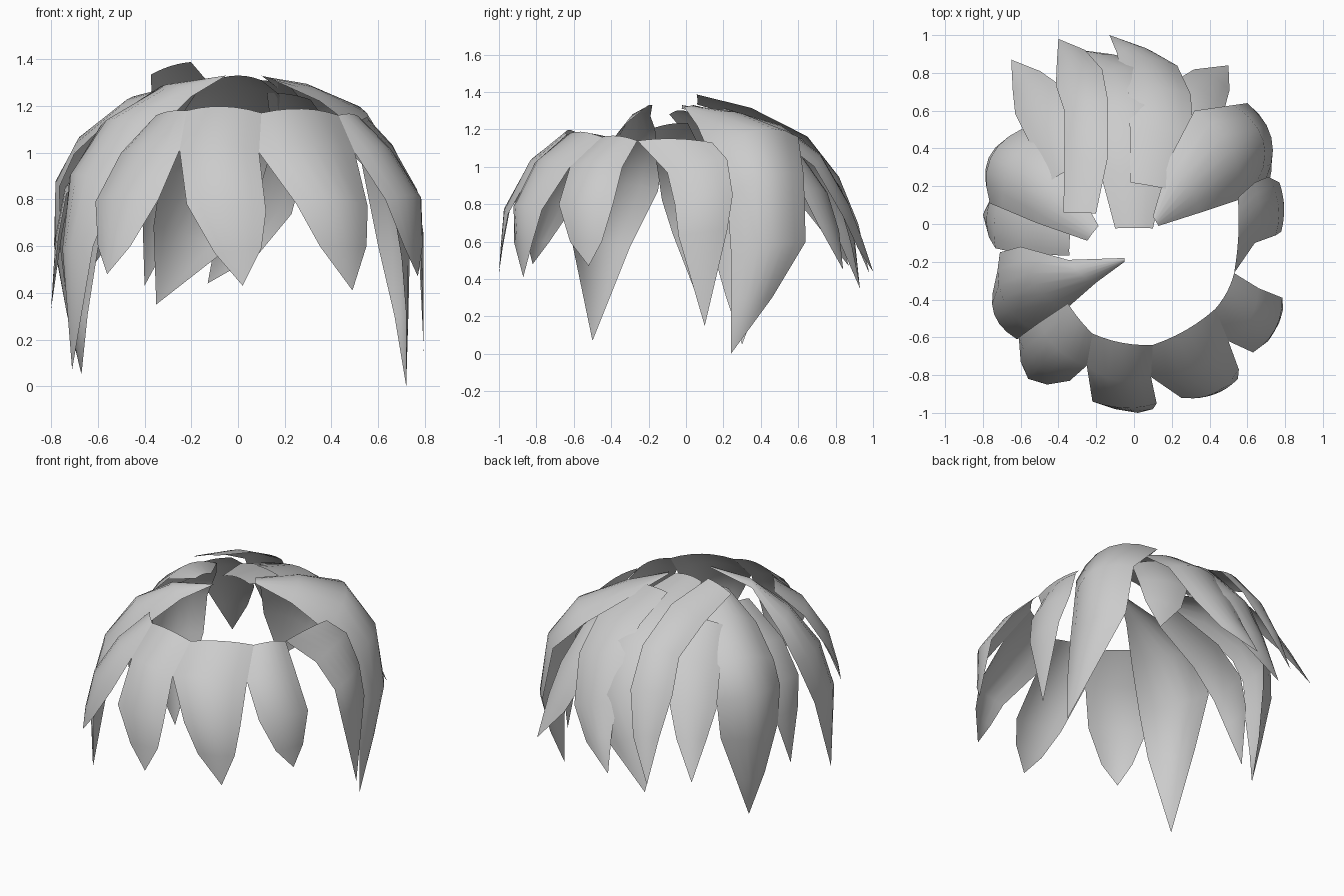
import bpy, bmesh
from mathutils import Vector

CORE = Vector((0, 0, 0.45))   # middle of the head, locks bulge away from it
COLS = 6


def sheet(name, lines):
    """Skin a list of point rows; a one-point row makes a pointed end."""
    bm = bmesh.new()
    grid = []
    for line in lines:
        vs = [bm.verts.new(p) for p in line]
        grid.append(vs * (COLS + 1) if len(vs) == 1 else vs)
    for a, c in zip(grid, grid[1:]):
        for j in range(COLS):
            quad = list(dict.fromkeys((a[j], c[j], c[j + 1], a[j + 1])))
            f = bm.faces.new(quad)
            f.normal_update()
            if f.normal.dot(f.calc_center_median() - CORE) < 0:
                f.normal_flip()
            f.smooth = True
    me = bpy.data.meshes.new(name)
    bm.to_mesh(me)
    bm.free()
    bpy.context.collection.objects.link(bpy.data.objects.new(name, me))


def lock(name, rows):
    """Leaf along a crest line. Each row: crest x, y, z, half width, depth of the arch."""
    pts = [Vector(r[:3]) for r in rows]
    lines = []
    for i, (x, y, z, w, b) in enumerate(rows):
        p = pts[i]
        t = (pts[min(i + 1, len(pts) - 1)] - pts[max(i - 1, 0)]).normalized()
        out = p - CORE
        out = (out - t * out.dot(t)).normalized()
        side = out.cross(t).normalized()
        ss = [2 * j / COLS - 1 for j in range(COLS + 1)]
        lines.append([p + side * s * w - out * b * s * s for s in ss] if w else [p])
    sheet(name, lines)


def edge_lock(name, rows, tip):
    """Leaf between two edges. Each row: first edge point, second edge point, arch height."""
    lines = []
    for a, b, h in rows:
        a, b = Vector(a), Vector(b)
        out = (a + b) / 2 - CORE
        d = (b - a).normalized()
        out = (out - d * out.dot(d)).normalized()
        lines.append([a.lerp(b, j / COLS) + out * h * (1 - (2 * j / COLS - 1) ** 2)
                      for j in range(COLS + 1)])
    sheet(name, lines + [[Vector(tip)]])


# Fringe: pointed locks sharing their seams at the top
S1, N1 = (-.22, -.58, 1.18), (-.25, -.75, 1.01)
S2, N2 = (.1, -.64, 1.17), (.09, -.81, 1.0)
S3, N3 = (.43, -.45, 1.16), (.5, -.62, 1.0)
S4 = (.53, -.26, 1.14)
edge_lock("fringe_left", [((-.35, -.42, 1.16), S1, .01), ((-.5, -.52, 1.0), N1, .05),
                          ((-.61, -.6, .79), (-.34, -.83, .8), .06),
                          ((-.6, -.73, .6), (-.46, -.85, .6), .02)], (-.56, -.82, .48))
edge_lock("fringe_middle", [(S1, S2, .03), (N1, N2, .06),
                            ((-.22, -.94, .78), (.12, -.95, .75), .03),
                            ((-.1, -.98, .57), (.1, -.98, .59), .01)], (.02, -1, .43))
edge_lock("fringe_right", [(S2, S3, .03), (N2, N3, .07),
                           ((.25, -.92, .78), (.555, -.77, .77), .06),
                           ((.35, -.92, .6), (.55, -.82, .6), .02)], (.49, -.87, .41))
edge_lock("fringe_outer_right", [(S3, S4, .02), (N3, (.66, -.34, 1.0), .05),
                                 ((.63, -.68, .8), (.785, -.39, .8), .05),
                                 ((.71, -.62, .6), (.79, -.45, .6), .01)], (.77, -.52, .47))

# Side locks
edge_lock("side_right", [(S4, (.55, .14, 1.13), .02), ((.64, -.1, .97), (.64, .22, 1.04), .03),
                         ((.75, -.06, .8), (.71, .25, .85), .04),
                         ((.78, -.04, .63), (.77, .22, .66), .02)], (.795, .1, .15))
edge_lock("side_left_front", [((-.05, -.2, 1.33), (-.05, -.18, 1.33), 0),
                              ((-.2, -.31, 1.24), (-.35, -.19, 1.27), .04),
                              ((-.36, -.45, 1.08), (-.6, -.12, 1.08), .09),
                              ((-.52, -.57, .85), (-.71, -.15, .87), .1),
                              ((-.62, -.61, .6), (-.73, -.3, .57), .07)], (-.71, -.5, .07))
lock("side_left", [(-.34, -.08, 1.23, .09, .01), (-.6, -.03, 1.05, .13, .02),
                   (-.74, .01, .85, .14, .02), (-.78, .04, .65, .11, .02), (-.8, .05, .33, 0, 0)])
edge_lock("side_right_back", [((.13, -.01, 1.32), (.1, .04, 1.33), 0),
                              ((.35, .06, 1.22), (.19, .35, 1.26), .06),
                              ((.56, .13, 1.06), (.32, .6, 1.16), .12),
                              ((.65, .22, .85), (.53, .63, .95), .11),
                              ((.7, .24, .55), (.6, .64, .6), .08),
                              ((.72, .24, .3), (.67, .46, .3), .03)], (.72, .24, 0))
lock("side_left_back", [(-.22, -.05, 1.3, .05, .01), (-.45, .14, 1.24, .16, .05),
                        (-.65, .3, 1.08, .22, .09), (-.76, .35, .88, .22, .1),
                        (-.77, .35, .6, .2, .1), (-.72, .32, .3, .1, .04), (-.67, .3, .05, 0, 0)])

# Back locks, from the crown down to the nape
lock("back_centre", [(0, -.02, 1.33, .1, .02), (0, .3, 1.28, .18, .03), (-.05, .62, 1.15, .22, .05),
                     (-.13, .82, .9, .22, .07), (-.22, .89, .65, .17, .06), (-.35, .93, .35, 0, 0)])
lock("back_left_top", [(-.29, .06, 1.37, .09, .01), (-.26, .35, 1.3, .12, .02),
                       (-.26, .64, 1.16, .12, .03), (-.3, .8, .95, .13, .03),
                       (-.34, .91, .7, .08, .02), (-.4, .98, .43, 0, 0)])
lock("back_left", [(-.36, .28, 1.24, .1, .01), (-.45, .52, 1.08, .14, .03),
                   (-.53, .68, .87, .14, .03), (-.58, .77, .7, .09, .02), (-.65, .87, .47, 0, 0)])
lock("back_right_inner", [(.1, .2, 1.31, .12, .01), (.15, .5, 1.22, .17, .03), (.14, .72, 1.06, .17, .04),
                          (.08, .87, .8, .16, .04), (.0, .94, .62, .1, .03), (-.13, 1, .44, 0, 0)])
lock("back_right", [(.22, .28, 1.25, .1, .01), (.29, .55, 1.11, .15, .03),
                    (.36, .71, .88, .15, .03), (.42, .78, .68, .11, .02), (.5, .84, .45, 0, 0)])
